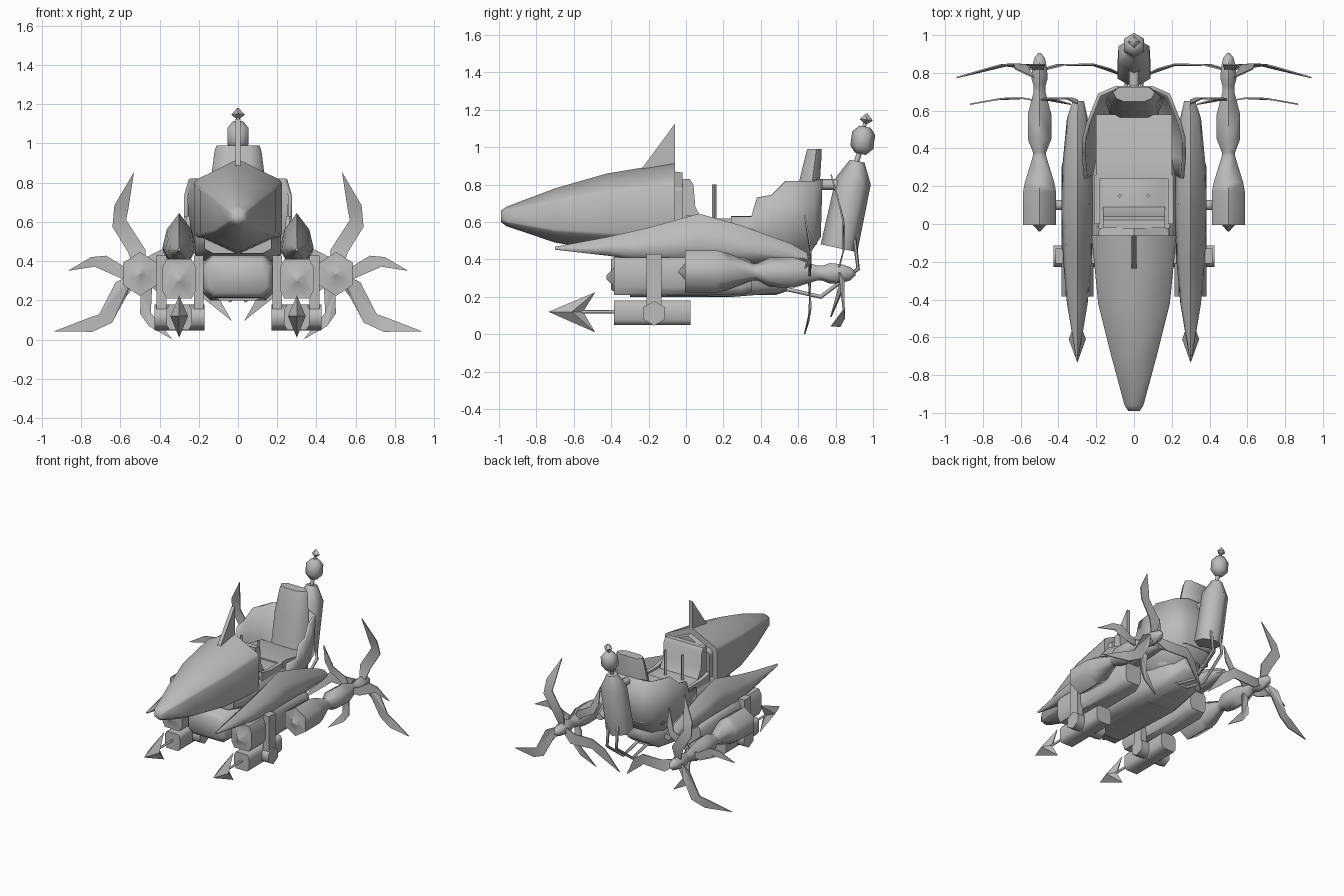
import bpy, bmesh, math
from mathutils import Vector, Matrix

cube = bpy.data.objects.get("Cube")
if cube:
    bpy.data.objects.remove(cube, do_unlink=True)

grey = bpy.data.materials.new("plain_grey")
grey.use_nodes = True
COL = (0.5, 0.5, 0.5, 1)
grey.diffuse_color = COL
grey.node_tree.nodes["Principled BSDF"].inputs["Base Color"].default_value = COL

HEX = [(math.sin(k * math.pi / 3), math.cos(k * math.pi / 3)) for k in range(6)]
BOX = [(-.75, 1), (.75, 1), (1, .6), (1, -.6), (.75, -1), (-.75, -1), (-1, -.6), (-1, .6)]
NOSE = [(0, 1), (.95, .58), (1, .5), (1, -.52), (.95, -.6), (0, -1), (-.95, -.6), (-1, -.52), (-1, .5), (-.95, .58)]


def finish(name, bm, mirror=False, angle=62):
    """Turn a bmesh into a named, coloured and shaded object."""
    bmesh.ops.recalc_face_normals(bm, faces=bm.faces)
    me = bpy.data.meshes.new(name)
    bm.to_mesh(me)
    bm.free()
    me.materials.append(grey)
    ob = bpy.data.objects.new(name, me)
    bpy.context.collection.objects.link(ob)
    bpy.ops.object.select_all(action='DESELECT')
    ob.select_set(True)
    bpy.context.view_layer.objects.active = ob
    bpy.ops.object.shade_smooth_by_angle(angle=math.radians(angle))
    if mirror:
        ob.modifiers.new("Mirror", 'MIRROR').use_mirror_merge = False
    return ob


def skin(bm, rings, caps=True, closed=True):
    vr = [[bm.verts.new(p) for p in r] for r in rings]
    n = len(vr[0])
    for a, b in zip(vr, vr[1:]):
        for k in range(n if closed else n - 1):
            j = (k + 1) % n
            bm.faces.new((a[k], a[j], b[j], b[k]))
    if caps:
        bm.faces.new(vr[0])
        bm.faces.new(vr[-1])
    return vr


def loft(name, secs, shape=HEX, mirror=False, angle=62):
    """Sections along y: (y, centre x, centre z, half width, half height)."""
    bm = bmesh.new()
    skin(bm, [[(cx + u * rx, y, cz + v * rz) for u, v in shape] for y, cx, cz, rx, rz in secs])
    return finish(name, bm, mirror, angle)


def spindle(name, path, n=6, mirror=False, angle=62):
    """Round sections (point, radius) strung along a path."""
    bm = bmesh.new()
    pts = [Vector(p) for p, r in path]
    rings = []
    for i, (p, r) in enumerate(path):
        d = (pts[min(i + 1, len(pts) - 1)] - pts[max(i - 1, 0)]).normalized()
        s = Vector((1, 0, 0)) if abs(d.x) < .9 else Vector((0, 1, 0))
        s = (s - d * s.dot(d)).normalized()
        t = d.cross(s)
        rings.append([pts[i] + r * (s * math.sin(2 * math.pi * k / n) + t * math.cos(2 * math.pi * k / n))
                      for k in range(n)])
    skin(bm, rings)
    return finish(name, bm, mirror, angle)


def side_plate(name, prof, x0, x1, mirror=False):
    """Profile in (y, z) extruded from x0 to x1."""
    bm = bmesh.new()
    skin(bm, [[(x, y, z) for y, z in prof] for x in (x0, x1)])
    return finish(name, bm, mirror, 30)


# Nose cone and its fin
loft("nose_cone", [(-.99, 0, .63, .03, .03), (-.96, 0, .63, .05, .052), (-.7, 0, .635, .12, .145),
                   (-.42, 0, .652, .19, .208), (-.06, 0, .67, .225, .25)], NOSE)
fin = [(-.24, .88), (-.06, 1.125), (-.06, .9)]
bm = bmesh.new()
skin(bm, [[(x, y, z) for (y, z) in fin] for x in (-.014, .014)])
finish("nose_fin", bm, angle=30)

# Cockpit frame, dashboard and floor
loft("cockpit_frame", [(-.06, 0, .67, .19, .2), (-.02, 0, .67, .185, .195)], NOSE, angle=30)
side_plate("dashboard", [(-.02, .83), (.02, .83), (.04, .8), (.05, .68), (.09, .61), (-.02, .55)], -.165, .165)
side_plate("cockpit_floor", [(-.02, .5), (-.02, .6), (.26, .61), (.26, .5)], -.19, .19)
side_plate("cockpit_sill", [(.0, .5), (.0, .64), (.1, .62), (.26, .62), (.26, .5)], .18, .21, True)
spindle("control_stick", [((.075, .15, .6), .012), ((.075, .15, .8), .012)], 4, True)

# Main fuselage and belly
loft("fuselage", [(-.3, 0, .5, .17, .06), (-.1, 0, .5, .22, .1), (.25, 0, .5, .22, .11),
                  (.5, 0, .44, .17, .1), (.62, 0, .42, .08, .06)], BOX)
loft("belly", [(-.4, 0, .32, .15, .08), (-.37, 0, .32, .175, .105), (.25, 0, .32, .19, .12),
               (.5, 0, .32, .15, .1), (.64, 0, .36, .07, .05)], BOX)
loft("belly_keel", [(-.3, 0, .23, .12, .03), (.26, 0, .23, .12, .03)], BOX, angle=30)
loft("belly_vent", [(.3, 0, .24, .08, .03), (.48, 0, .24, .08, .03), (.54, 0, .25, .06, .02)], BOX, angle=30)

# Seat tub: open-fronted shell with a stepped rim
rim = [(.265, .24, .63), (.275, .35, .63), (.275, .38, .73), (.272, .46, .745), (.25, .54, .82), (.19, .69, .82),
       (.1, .73, .83)]
rim += [(-x, y, z) for x, y, z in reversed(rim)]
bm = bmesh.new()
rings = [[(x, y, z) for x, y, z in rim]]
for z, s in ((.52, .97), (.4, .72), (.32, .4)):
    rings.append([(x * s, .42 + (y - .42) * s, z) for x, y, _ in rim])
vr = skin(bm, rings, caps=False, closed=False)
bm.faces.new(vr[-1])
tub = finish("seat_tub", bm, angle=40)
mod = tub.modifiers.new("Thickness", 'SOLIDIFY')
mod.thickness = .02
mod.offset = -1

# Seat cushion and tall rounded backrest
side_plate("seat_cushion", [(.24, .5), (.24, .62), (.32, .62), (.58, .57), (.58, .45)], -.2, .2)
arc = [(-1, .3), (-.85, -.5), (-.5, -.9), (.5, -.9), (.85, -.5), (1, .3), (.7, 1), (-.7, 1)]
bm = bmesh.new()
skin(bm, [[(u * w, y + v * d, z) for u, v in arc] for z, y, w, d in
          ((.48, .62, .15, .08), (.8, .655, .14, .06), (.96, .68, .12, .045), (.99, .685, .11, .04))])
finish("backrest", bm)

# Long side blades over the engines
BLADE = [(0, 1), (.75, .35), (1, -.35), (.5, -1), (-.5, -1), (-1, -.35), (-.75, .35)]
loft("side_blade", [(-.7, .3, .46, .008, .008), (-.42, .3, .47, .055, .05), (-.2, .3, .48, .075, .09),
                    (.07, .3, .515, .085, .13), (.3, .3, .48, .08, .1), (.56, .3, .435, .055, .05),
                    (.65, .295, .41, .03, .025)], BLADE, True)

# Inner engines with lower launchers and brackets
loft("inner_engine", [(-.425, .3, .305, .01, .01), (-.385, .3, .305, .045, .05), (-.385, .3, .31, .085, .1),
                      (.3, .3, .31, .085, .1), (.35, .3, .31, .07, .08)], BOX, True)
loft("launcher", [(-.385, .3, .115, .065, .065), (.025, .3, .115, .065, .065)], BOX, True)
spindle("cross_barrel", [((.17, -.17, .112), .066), ((.425, -.17, .112), .066)], 6, True)
for x in (.2, .39):
    side_plate("launcher_bracket", [(-.21, .12), (-.21, .43), (-.13, .43), (-.13, .12)], x - .025, x + .025, True)
spindle("harpoon_rod", [((.3, -.6, .12), .009), ((.3, -.38, .12), .009)], 6, True)

# Harpoon head: barbed outline, thickest along the centre ridge
bm = bmesh.new()
tip, notch = bm.verts.new((.3, -.735, .12)), bm.verts.new((.3, -.55, .12))
up, low = bm.verts.new((.3, -.485, .225)), bm.verts.new((.3, -.485, .01))
for s in (-1, 1):
    ridge = bm.verts.new((.3 + s * .045, -.61, .12))
    for a, b in ((tip, up), (up, notch), (notch, low), (low, tip)):
        bm.faces.new((a, b, ridge))
finish("harpoon_head", bm, True, 30)

# Outer thrusters
T = [(-.04, .005), (-.005, .045), (-.005, .112), (.17, .112), (.22, .1), (.36, .045), (.38, .045), (.45, .08),
     (.58, .08), (.7, .04), (.73, .04), (.77, .055), (.83, .05), (.88, .035), (.905, .01)]
loft("outer_thruster", [(y, .5, .335 - max(y - .3, 0) * .02, r * .9, r) for y, r in T], HEX, True)
spindle("thruster_strut", [((.2, .1, .35), .03), ((.5, .1, .335), .03)], 6, True)

# Curved claw blades, three around each thruster at two stations
CLAW = [(.03, -.02), (.125, -.03), (.28, .07), (.33, .06), (.525, .03), (.355, .13), (.245, .14), (.115, .06), (.03, .03)]


def claws(name, y, scale, start, turn, sweep):
    bm = bmesh.new()
    for k in range(3):
        a = math.radians(start + 120 * k)
        rings = []
        for off in (-.004, .004):
            ring = []
            for u, v in CLAW:
                u, v = u * scale, v * scale * turn
                bow = sweep * (math.sin(min(u / scale, .525) / .525 * 4.2))
                ring.append((.5 + u * math.cos(a) - v * math.sin(a), y + bow + off,
                             .33 + u * math.sin(a) + v * math.cos(a)))
            rings.append(ring)
        skin(bm, rings)
    bmesh.ops.triangulate(bm, faces=[f for f in bm.faces if len(f.verts) > 4])
    finish(name, bm, True, 20)


claws("rear_claws", .81, 1, 90, -1, .04)
claws("front_claws", .65, .7, 0, 1, .018)

# Rear tank with finial, and its pipes
spindle("rear_tank", [((0, .818, .46), .1), ((0, .895, .82), .095), ((0, .915, .925), .04)], 6)
spindle("tank_stem", [((0, .912, .92), .014), ((0, .935, 1.0), .014)], 6)
spindle("finial_bulb", [((0, .932, .965), .03), ((0, .94, 1.0), .062), ((0, .95, 1.075), .062),
                        ((0, .957, 1.11), .03)], 6)
spindle("finial_stem", [((0, .95, 1.1), .01), ((0, .963, 1.15), .01)], 6)
spindle("finial_tip", [((0, .96, 1.125), .008), ((0, .964, 1.147), .035), ((0, .968, 1.18), .004)], 4)
spindle("tank_mount", [((0, .7, .8), .03), ((0, .84, .8), .03)], 6)
spindle("tank_pipe", [((.04, .9, .52), .011), ((.04, .92, .35), .011), ((.04, .72, .2), .011),
                      ((.04, .5, .25), .011)], 6, True)
